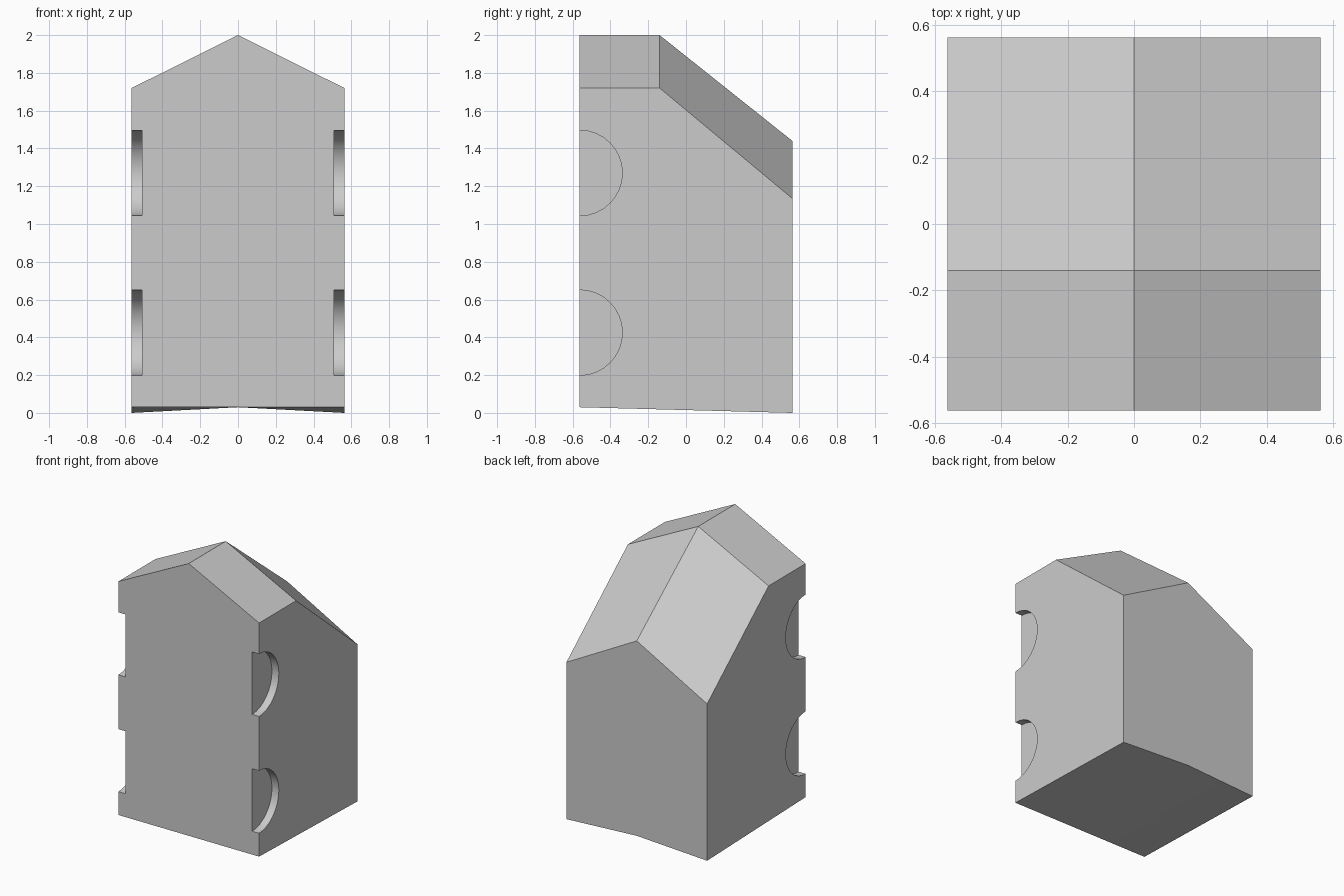
import bpy, bmesh, math

cube = bpy.data.objects.get("Cube")
if cube:
    bpy.data.objects.remove(cube, do_unlink=True)

HALF = 0.563        # half width and half depth
BREAK_Y = -0.14     # where the flat ridge starts to slope down

# Single grey material
grey = bpy.data.materials.new("light grey")
grey.use_nodes = True
colour = (0.6, 0.6, 0.6, 1)
grey.diffuse_color = colour
grey.node_tree.nodes["Principled BSDF"].inputs["Base Color"].default_value = colour

# Block body with gabled top and shallow hollow base
bm = bmesh.new()


def section(y, ridge, eave):
    return [bm.verts.new(p) for p in ((-HALF, y, eave), (0, y, ridge), (HALF, y, eave))]


front = section(-HALF, 2, 1.72)
middle = section(BREAK_Y, 2, 1.72)
back = section(HALF, 1.44, 1.135)
front_base = section(-HALF, 0.03, 0.03)
back_base = section(HALF, 0.03, 0)

for a, b in ((front, middle), (middle, back), (front_base, back_base)):
    for i in (0, 1):
        bm.faces.new((a[i], a[i + 1], b[i + 1], b[i]))
for top, base in ((front, front_base), (back, back_base)):
    bm.faces.new(base + top[::-1])
for i in (0, 2):
    bm.faces.new((front_base[i], back_base[i], back[i], middle[i], front[i]))
bmesh.ops.recalc_face_normals(bm, faces=bm.faces)
mesh = bpy.data.meshes.new("block_body")
bm.to_mesh(mesh)
bm.free()
body = bpy.data.objects.new("block_body", mesh)
bpy.context.collection.objects.link(body)
mesh.materials.append(grey)

# Half-round finger notches along both front corners
bpy.ops.object.select_all(action="DESELECT")
bpy.context.view_layer.objects.active = body
body.select_set(True)
for side in (-1, 1):
    for z in (0.425, 1.27):
        bpy.ops.mesh.primitive_cylinder_add(
            vertices=32, radius=0.226, depth=0.2,
            location=(side * 0.608, -HALF, z), rotation=(0, math.pi / 2, 0))
        cutter = bpy.context.object
        cutter.name = "notch_cutter"
        cutter.hide_render = True
        cutter.data.materials.append(grey)
        notch = body.modifiers.new("notch", "BOOLEAN")
        notch.object = cutter
        notch.operation = "DIFFERENCE"
        notch.solver = "EXACT"
        bpy.context.view_layer.objects.active = body
        bpy.ops.object.modifier_apply(modifier=notch.name)
        bpy.data.objects.remove(cutter, do_unlink=True)

# Smooth notch walls, sharp block edges
bpy.ops.object.select_all(action="DESELECT")
body.select_set(True)
bpy.context.view_layer.objects.active = body
bpy.ops.object.shade_smooth_by_angle(angle=math.radians(20))
